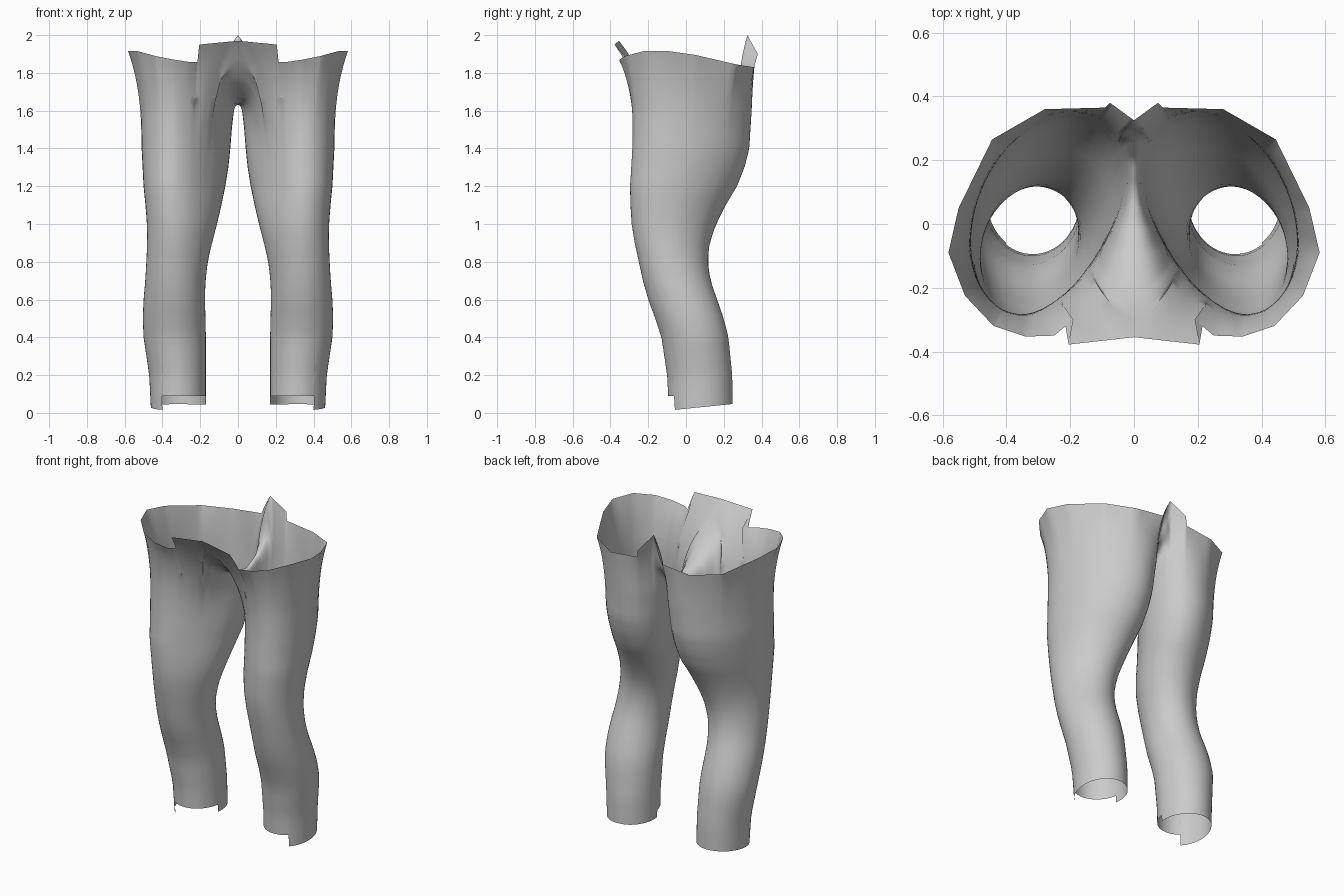
import bpy
import bmesh
from math import atan2, cos, sin, pi

if "Cube" in bpy.data.objects:
    bpy.data.objects.remove(bpy.data.objects["Cube"], do_unlink=True)

cloth = bpy.data.materials.new("grey cloth")
cloth.use_nodes = True
cloth.diffuse_color = (0.6, 0.6, 0.6, 1)
cloth.node_tree.nodes["Principled BSDF"].inputs["Base Color"].default_value = (0.6, 0.6, 0.6, 1)

# Leg sections: height, inner x, outer x, front y, back y
SECTIONS = [
    (0.0, .17, .46, -.09, .247), (0.2, .17, .47, -.10, .245), (0.4, .17, .50, -.13, .225),
    (0.5, .172, .504, -.163, .20), (0.6, .175, .50, -.20, .165), (0.7, .172, .491, -.228, .13),
    (0.8, .16, .485, -.25, .115), (0.9, .137, .481, -.273, .125), (1.0, .11, .482, -.29, .16),
    (1.1, .086, .49, -.297, .21), (1.2, .065, .50, -.30, .27), (1.3, .048, .505, -.295, .31),
    (1.4, .037, .51, -.29, .335), (1.6, .022, .51, -.283, .345), (2.1, .02, .52, -.29, .35),
]

# Upper edge of the left half: crotch seam, front tab, waist, back flap
EDGE = [
    (0, .10, 1.63), (0, 0, 1.64), (0, -.10, 1.68), (0, -.21, 1.77), (0, -.30, 1.88),
    (0, -.355, 1.97), (.205, -.378, 1.95), (.19, -.30, 1.86), (.25, -.35, 1.857),
    (.34, -.353, 1.87), (.44, -.32, 1.89), (.53, -.225, 1.915), (.582, -.09, 1.915),
    (.55, .05, 1.895), (.445, .265, 1.845), (.28, .36, 1.83), (.09, .365, 1.85),
    (.075, .38, 1.90), (0, .325, 2.0), (0, .28, 1.78), (0, .20, 1.68),
]
CX, CY, RX, RY, SHEAR = .265, .03, .245, .30, .35
KNEE, THIGH = 0.6, 1.2


def lerp(a, b, t):
    return tuple(p + (q - p) * t for p, q in zip(a, b))


def clamp(v):
    return min(1, max(0, v))


def table(rows, key):
    for a, b in zip(rows, rows[1:]):
        if key <= b[0]:
            return lerp(a, b, (key - a[0]) / (b[0] - a[0]))
    return rows[-1]


def section(angle, z):
    """Point on the leg; the thigh is skewed and flatter at the groin."""
    _, x0, x1, y0, y1 = table(SECTIONS, z)
    rx, ry = (x1 - x0) / 2, (y1 - y0) / 2
    skew = SHEAR * clamp((z - KNEE) / (THIGH - KNEE))
    groin = 1 - .18 * clamp((z - .8) / .7) * max(0, cos(angle + 2.2)) ** 4
    dx = rx * cos(angle) * groin
    depth = max(ry * ry - (skew * rx) ** 2, 0) ** .5
    return ((x0 + x1) / 2 + dx, (y0 + y1) / 2 + depth * sin(angle) * groin - skew * dx, z)


# Give every edge point an increasing angle round the leg
edge = []
for x, y, z in EDGE:
    dx = x - CX
    a = atan2((y - CY + SHEAR * dx) / RY, dx / RX)
    if edge:
        a = max(a, edge[-1][0] + .045)
    edge.append((a, x, y, z))
start = edge[0][0]
edge.append((start + 2 * pi, *EDGE[0]))

# Columns round the leg, with doubled ones at the hem steps
STEP_IN, STEP_OUT = -2.95, -.95
angles = {a for a, *_ in edge[:-1]}
angles |= {s + d for s in (STEP_IN, STEP_OUT) for d in (-.005, .005)}
for i in range(56):
    a = start + 2 * pi * i / 56
    if all(abs(a - b) > .03 for b in angles):
        angles.add(a)
angles = sorted(angles)


def column(angle):
    """Points from the hem up to the waist or the crotch seam."""
    x, y, _ = section(angle, 0)
    hem = .09 if STEP_IN < angle < STEP_OUT else .015 + .1 * max(0, y + .07)
    if x < .25 and hem < .09:
        hem = max(hem, .045)
    points = [section(angle, hem + (THIGH - hem) * i / 22) for i in range(22)]
    top = table(edge, angle)[1:]
    # Near the seam the cloth arrives level, so both halves join smoothly
    level = clamp(1 - top[0] / .1) * clamp((1.95 - top[2]) / .12)
    # The front tab starts to lean out earlier than the waist
    power = 4 - 1.2 * clamp((.25 - top[0]) / .1) * clamp(-top[1] / .2)
    for i in range(18):
        t = i / 18
        rise = t + level * t * (1 - t)
        p = section(angle, THIGH + (top[2] - THIGH) * rise)
        px = p[0] + (top[0] - p[0]) * t ** power
        py = p[1] + (top[1] - p[1]) * rise ** power
        points.append((max(px, .004), py, p[2]))
    return points + [top]


bm = bmesh.new()
grid = [[bm.verts.new(p) for p in column(a)] for a in angles]
for left, right in zip(grid, grid[1:] + grid[:1]):
    for i in range(len(left) - 1):
        bm.faces.new((left[i], right[i], right[i + 1], left[i + 1]))
bmesh.ops.recalc_face_normals(bm, faces=bm.faces)
mesh = bpy.data.meshes.new("trousers")
bm.to_mesh(mesh)
bm.free()
mesh.materials.append(cloth)

trousers = bpy.data.objects.new("trousers", mesh)
bpy.context.collection.objects.link(trousers)
mirror = trousers.modifiers.new("Mirror", 'MIRROR')
mirror.use_axis[0] = True
mirror.merge_threshold = .001

bpy.ops.object.select_all(action='DESELECT')
trousers.select_set(True)
bpy.context.view_layer.objects.active = trousers
bpy.ops.object.shade_smooth_by_angle(angle=1.4)
